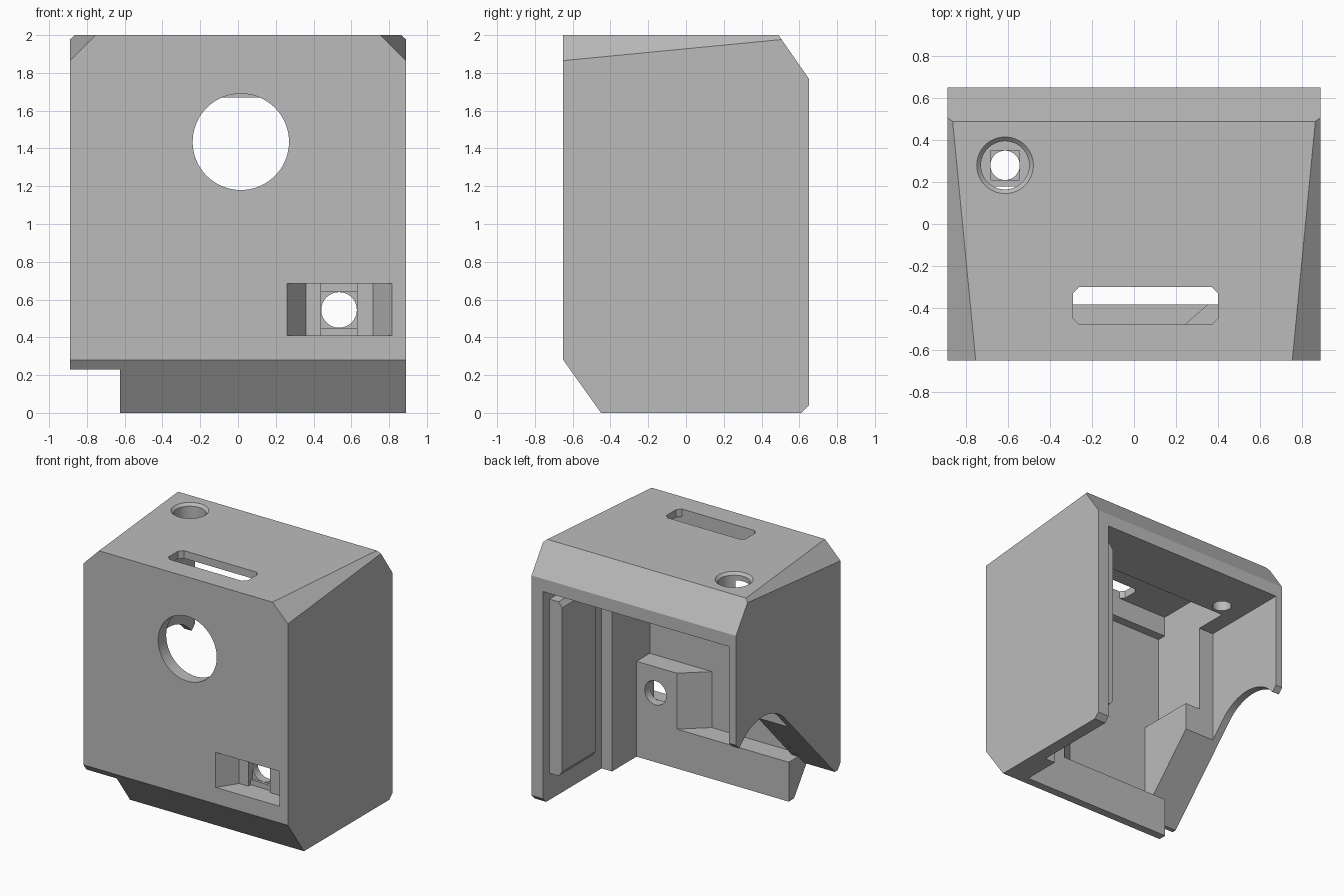
import bpy, bmesh, math
from mathutils import Vector

if "Cube" in bpy.data.objects:
    bpy.data.objects.remove(bpy.data.objects["Cube"])

grey = bpy.data.materials.new("plain grey")
grey.diffuse_color = (0.5, 0.5, 0.5, 1)
grey.use_nodes = True
grey.node_tree.nodes["Principled BSDF"].inputs["Base Color"].default_value = grey.diffuse_color


def hull(name, pts):
    """Convex solid around a few points."""
    bm = bmesh.new()
    for p in pts:
        bm.verts.new(p)
    bmesh.ops.convex_hull(bm, input=bm.verts[:])
    return finish(name, bm)


def finish(name, bm):
    bmesh.ops.recalc_face_normals(bm, faces=bm.faces[:])
    me = bpy.data.meshes.new(name)
    bm.to_mesh(me)
    bm.free()
    ob = bpy.data.objects.new(name, me)
    bpy.context.collection.objects.link(ob)
    me.materials.append(grey)
    return ob


def prism(name, axis, profile, lo, hi):
    """Profile extruded along x (y,z), y (x,z) or z (x,y)."""
    put = {'x': lambda a, b, t: (t, a, b),
           'y': lambda a, b, t: (a, t, b),
           'z': lambda a, b, t: (a, b, t)}[axis]
    bm = bmesh.new()
    f = bm.faces.new([bm.verts.new(put(a, b, lo)) for a, b in profile])
    r = bmesh.ops.extrude_face_region(bm, geom=[f])
    move = Vector(put(0, 0, hi - lo))
    for v in r['geom']:
        if isinstance(v, bmesh.types.BMVert):
            v.co += move
    return finish(name, bm)


def box(name, x0, x1, y0, y1, z0, z1):
    return prism(name, 'z', [(x0, y0), (x1, y0), (x1, y1), (x0, y1)], z0, z1)


def circle(a, b, r, n=64):
    return [(a + r * math.cos(2 * math.pi * i / n),
             b + r * math.sin(2 * math.pi * i / n)) for i in range(n)]


def combine(target, tool, op='DIFFERENCE'):
    m = target.modifiers.new(tool.name, 'BOOLEAN')
    m.operation, m.object, m.solver = op, tool, 'EXACT'
    bpy.context.view_layer.objects.active = target
    bpy.ops.object.modifier_apply(modifier=m.name)
    bpy.data.objects.remove(tool)


# Outer shell with chamfered front foot and back top edge
cover = prism("cover", 'x', [(-.65, .28), (-.45, 0), (.61, 0), (.65, .04),
                             (.65, 1.77), (.49, 2), (-.65, 2)], -.89, .89)

# Tapering chamfers on the two upper side edges
for s in (-1, 1):
    pts = []
    for y, o in ((-.8, .1495), (.7, .0047)):
        pts += [(s * (.39 - o), y, 2.5), (s * 1.39, y, 1.5 - o), (s * 1.39, y, 2.5)]
    combine(cover, hull("corner_cut", pts))

# Cavity: wide rear room, then a narrower front room with ledge and top pocket
combine(cover, box("rear_room", -.83, .79, -.08, .8, -.1, 1.67))
combine(cover, prism("front_room", 'x', [
    (-.385, -.1), (-.385, .31), (-.55, .31), (-.55, 1.78), (-.48, 1.78),
    (-.48, 1.94), (.18, 1.94), (.18, -.1)], -.70, .70))

# Thickened lower part of the left rib, with sloped underside
combine(cover, prism("rib_block", 'x', [(-.6, .27), (-.54, .27), (-.08, .76),
                                        (-.08, .98), (-.6, .98)], -.75, -.57), 'UNION')

# Screw boss behind the front wall
combine(cover, prism("screw_boss", 'z', [(.75, -.6), (.75, -.385), (.35, -.385),
                                         (.16, -.55), (.16, -.6)], .27, .75), 'UNION')

# Raised bevelled panel on the inside of the right wall
combine(cover, prism("side_panel", 'y', [(.83, .21), (.71, .21), (.68, .25), (.68, 1.54),
                                         (.71, 1.58), (.83, 1.58)], .15, .57), 'UNION')

# Arched opening in the left wall
cy, cz, r = .315, .63, .377
a0, a1 = math.atan2(.24, .285), math.atan2(.25, -.285)
arc = [(cy + r * math.cos(a0 + (a1 - a0) * i / 24),
        cz + r * math.sin(a0 + (a1 - a0) * i / 24)) for i in range(25)]
combine(cover, prism("arch_cut", 'x', [(.8, -.1), (.8, .91), (.65, .91), (.61, .87)] + arc +
                     [(-.58, .23), (-.8, .23), (-.8, -.1)], -1, -.625))

# Large round opening in the front
combine(cover, prism("fan_hole", 'y', circle(.015, 1.435, .255, 96), -.8, -.5))

# Screw recess in the front: sloped sides, nut slot, round hole
combine(cover, prism("recess_cut", 'z', [(.2267, -.70), (.36, -.50), (.715, -.50), (.848, -.70)],
                     .41, .685))
combine(cover, box("nut_slot", .44, .63, -.6, -.47, .41, .685))
combine(cover, box("nut_square", .44, .63, -.5, -.45, .45, .64))
combine(cover, prism("screw_hole", 'y', circle(.535, .545, .094, 48), -.6, -.3))

# Cable slot in the top with clipped corners
x0, x1, y0, y1, c = -.29, .40, -.48, -.30, .03
combine(cover, prism("top_slot", 'z', [
    (x0 + c, y0), (x1 - c, y0), (x1, y0 + c), (x1, y1 - c),
    (x1 - c, y1), (x0 + c, y1), (x0, y1 - c), (x0, y0 + c)], 1.85, 2.1))

# Counterbored screw hole in the top
hx, hy = -.615, .28
combine(cover, hull("bore_rim", [(x, y, 2.02) for x, y in circle(hx, hy, .155)] +
                    [(x, y, 1.98) for x, y in circle(hx, hy, .115)]))
combine(cover, prism("bore", 'z', circle(hx, hy, .115), 1.82, 2.1))
combine(cover, box("bore_square", hx - .07, hx + .07, hy - .07, hy + .07, 1.8, 1.9))
combine(cover, prism("bolt_hole", 'z', circle(hx, hy, .07, 48), 1.5, 1.9))

# Smooth round walls, sharp edges kept
cover.select_set(True)
bpy.context.view_layer.objects.active = cover
bpy.ops.object.shade_smooth_by_angle(angle=math.radians(30))
